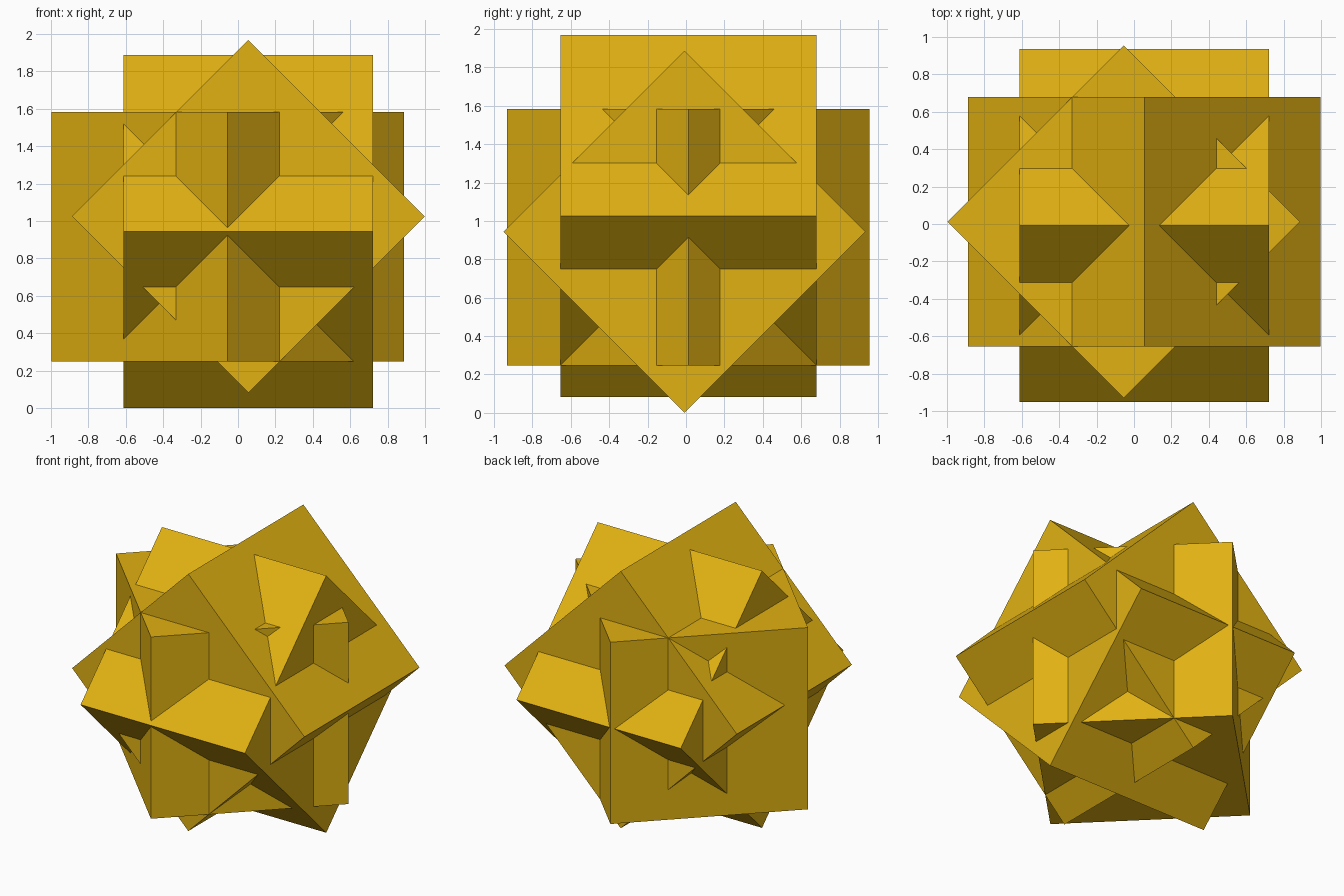
import bpy
from math import pi

default = bpy.data.objects.get("Cube")
if default:
    bpy.data.objects.remove(default, do_unlink=True)

# Single golden yellow material
gold = bpy.data.materials.new("golden yellow")
gold.use_nodes = True
colour = (0.75, 0.44, 0.006, 1)
gold.diffuse_color = colour
gold.node_tree.nodes["Principled BSDF"].inputs["Base Color"].default_value = colour

SIDE = 1.334
TILT = pi / 4


def add_cube(name, centre, rotation):
    bpy.ops.mesh.primitive_cube_add(size=SIDE, location=centre, rotation=rotation)
    cube = bpy.context.object
    cube.name = name
    cube.data.materials.append(gold)


# Three interlocking cubes, each turned an eighth about its own axis
add_cube("cube_turned_about_x", (0.055, -0.008, 0.944), (TILT, 0, 0))
add_cube("cube_turned_about_y", (0.055, 0.012, 1.025), (0, TILT, 0))
add_cube("cube_turned_about_z", (-0.055, 0.012, 0.915), (0, 0, TILT))
